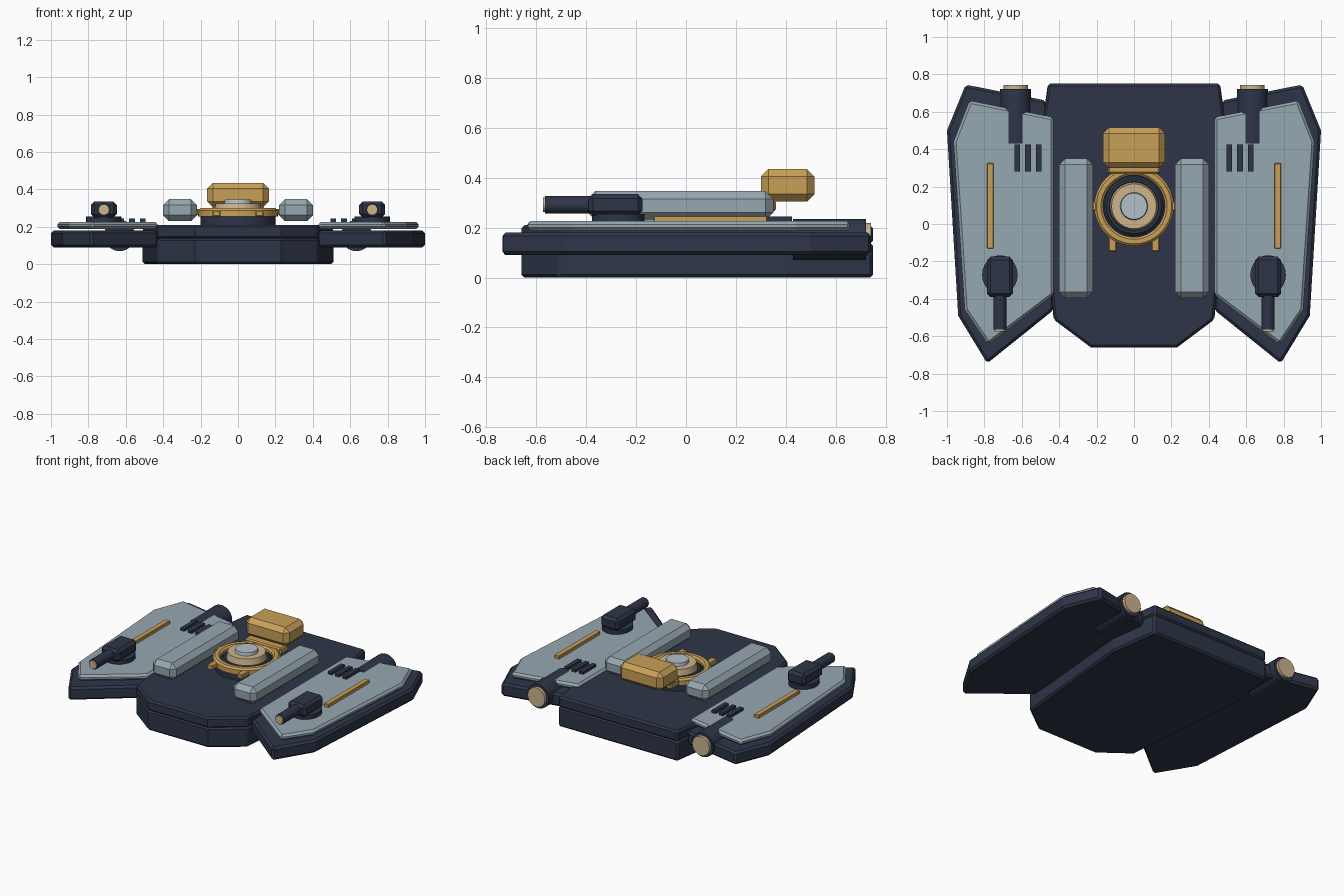
import bpy, bmesh, math
from mathutils import Matrix, Vector

if "Cube" in bpy.data.objects:
    bpy.data.objects.remove(bpy.data.objects["Cube"])


def material(name, rgb):
    m = bpy.data.materials.new(name)
    m.diffuse_color = (*rgb, 1)
    m.use_nodes = True
    m.node_tree.nodes["Principled BSDF"].inputs["Base Color"].default_value = m.diffuse_color
    return m


NAVY = material("navy", (0.027, 0.036, 0.065))
GREY = material("blue_grey", (0.305, 0.39, 0.434))
GOLD = material("gold", (0.584, 0.352, 0.098))
TAN = material("tan", (0.61, 0.456, 0.262))
PALE = material("pale_grey", (0.456, 0.527, 0.578))


def finish(bm, name, mat, bevel=0.0, smooth=False):
    bmesh.ops.recalc_face_normals(bm, faces=bm.faces)
    me = bpy.data.meshes.new(name)
    bm.to_mesh(me)
    bm.free()
    me.materials.append(mat)
    ob = bpy.data.objects.new(name, me)
    bpy.context.collection.objects.link(ob)
    if bevel:
        mod = ob.modifiers.new("bevel", 'BEVEL')
        mod.width = bevel
        mod.segments = 1
        mod.limit_method = 'ANGLE'
        mod.angle_limit = math.radians(40)
    if smooth:
        bpy.ops.object.select_all(action='DESELECT')
        ob.select_set(True)
        bpy.context.view_layer.objects.active = ob
        bpy.ops.object.shade_smooth_by_angle(angle=math.radians(30))
    return ob


def slab(name, outline, z0, z1, mat, bevel):
    bm = bmesh.new()
    face = bm.faces.new([bm.verts.new((x, y, z0)) for x, y in outline])
    ext = bmesh.ops.extrude_face_region(bm, geom=[face])
    top = [v for v in ext["geom"] if isinstance(v, bmesh.types.BMVert)]
    bmesh.ops.translate(bm, verts=top, vec=(0, 0, z1 - z0))
    return finish(bm, name, mat, bevel)


def box(name, x, y, z, mat, bevel=0.0):
    return slab(name, [(x[0], y[0]), (x[1], y[0]), (x[1], y[1]), (x[0], y[1])],
                z[0], z[1], mat, bevel)


def cylinder(name, start, end, r1, mat, r2=None, sides=32, bevel=0.0):
    a, b = Vector(start), Vector(end)
    rot = (b - a).to_track_quat('Z', 'Y').to_matrix().to_4x4()
    bm = bmesh.new()
    bmesh.ops.create_cone(bm, cap_ends=True, segments=sides, radius1=r1,
                          radius2=r1 if r2 is None else r2, depth=(b - a).length,
                          matrix=Matrix.Translation((a + b) / 2) @ rot)
    return finish(bm, name, mat, bevel, True)


def ring(name, center, inner, outer, z0, z1, mat, sides=40):
    # Chamfered rectangular section spun about the vertical axis
    c = 0.012
    profile = [(inner, z0), (outer, z0), (outer, z1 - c), (outer - c, z1),
               (inner + c, z1), (inner, z1 - c)]
    bm = bmesh.new()
    loops = []
    for i in range(sides):
        t = 2 * math.pi * i / sides
        loops.append([bm.verts.new((center[0] + r * math.cos(t),
                                    center[1] + r * math.sin(t), z)) for r, z in profile])
    n = len(profile)
    for i in range(sides):
        p, q = loops[i], loops[(i + 1) % sides]
        for j in range(n):
            bm.faces.new((p[j], q[j], q[(j + 1) % n], p[(j + 1) % n]))
    return finish(bm, name, mat, 0, True)


def mirrored(points):
    return points + [(-x, y) for x, y in reversed(points)]


# Central hull: two stacked slabs with a thin seam
hull = mirrored([(0.23, -0.66), (0.43, -0.51), (0.51, 0.40), (0.46, 0.75)])
slab("lower_hull", hull, 0.0, 0.14, NAVY, 0.012)
slab("upper_hull", [(x * 0.995, y) for x, y in hull], 0.135, 0.21, NAVY, 0.012)

# Central turret pedestal, ring and lens
CY = 0.095
cylinder("pedestal", (0, CY, 0.20), (0, CY, 0.27), 0.2, NAVY)
ring("turret_ring", (0, CY), 0.165, 0.213, 0.255, 0.30, GOLD)
ring("inner_collar", (0, CY), 0.12, 0.158, 0.25, 0.285, NAVY)
cylinder("lens_barrel", (0, CY, 0.25), (0, CY, 0.325), 0.135, TAN, 0.12)
cylinder("lens_cap", (0, CY, 0.32), (0, CY, 0.345), 0.075, PALE, 0.07)
box("rear_pod", (-0.165, 0.165), (0.30, 0.515), (0.305, 0.435), GOLD, 0.03)
box("pod_mount", (-0.14, 0.14), (0.27, 0.36), (0.265, 0.31), GOLD, 0.008)

for s, side in ((1, "right"), (-1, "left")):
    def span(a, b):
        return tuple(sorted((s * a, s * b)))

    def flip(points):
        return [(s * x, y) for x, y in points]

    # Wing and its armour plate
    slab("wing_" + side, flip([(0.43, -0.46), (0.785, -0.745), (0.94, -0.49), (1.0, 0.5),
                               (0.9, 0.745), (0.47, 0.66), (0.42, 0.4)]),
         0.09, 0.18, NAVY, 0.014)
    slab("wing_plate_" + side, flip([(0.43, -0.38), (0.78, -0.645), (0.905, -0.46),
                                     (0.965, 0.44), (0.88, 0.66), (0.43, 0.57)]),
         0.187, 0.227, GREY, 0.014)

    # Gold stripe and vent slots on the plate
    box("stripe_" + side, span(0.75, 0.787), (-0.13, 0.325), (0.22, 0.248), GOLD, 0.003)
    for i in range(3):
        x = 0.495 + 0.057 * i
        box("vent_%s_%d" % (side, i + 1), span(x, x + 0.03), (0.28, 0.425),
            (0.222, 0.245), NAVY)

    # Rear engine
    cylinder("engine_" + side, (s * 0.633, 0.43, 0.153), (s * 0.633, 0.722, 0.153), 0.083, NAVY)
    cylinder("nozzle_" + side, (s * 0.633, 0.71, 0.153), (s * 0.633, 0.742, 0.153), 0.066, TAN)

    # Raised rail beside the turret
    box("rail_" + side, span(0.22, 0.40), (-0.395, 0.35), (0.23, 0.348), GREY, 0.032)

    # Wing gun
    gx = s * 0.717
    base = cylinder("gun_base_" + side, (0, 0, 0.22), (0, 0, 0.256), 0.1, NAVY, sides=24)
    base.scale = (0.95, 1.05, 1)
    base.location = (gx, -0.272, 0)
    box("gun_head_" + side, (gx - 0.069, gx + 0.069), (-0.39, -0.175), (0.25, 0.335), NAVY, 0.018)
    cylinder("gun_barrel_" + side, (gx, -0.38, 0.292), (gx, -0.565, 0.292), 0.035, NAVY, sides=20)
    cylinder("gun_muzzle_" + side, (gx, -0.56, 0.292), (gx, -0.574, 0.292), 0.029, TAN, sides=20)

    # Ring clamps
    box("front_clamp_" + side, span(0.093, 0.137), (-0.148, -0.07), (0.255, 0.287), GOLD, 0.005)
    box("side_clamp_" + side, span(0.18, 0.222), (0.07, 0.12), (0.262, 0.295), GOLD, 0.005)
